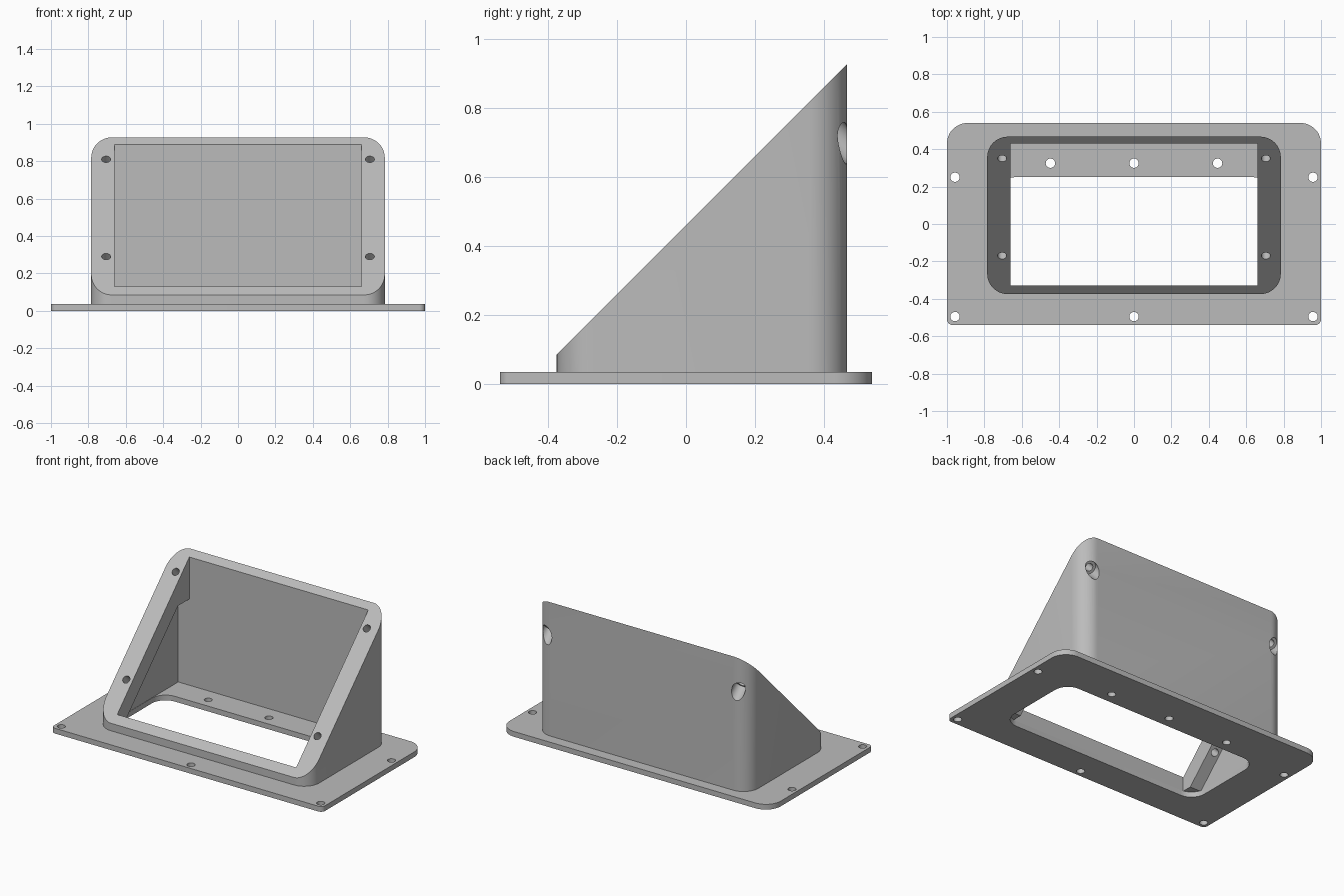
import bpy, bmesh, math
from mathutils import Vector, Matrix

cube = bpy.data.objects.get("Cube")
if cube:
    bpy.data.objects.remove(cube, do_unlink=True)

GREY = (0.5, 0.5, 0.5, 1.0)
grey = bpy.data.materials.new("matte_grey")
grey.use_nodes = True
grey.diffuse_color = GREY
grey.node_tree.nodes["Principled BSDF"].inputs["Base Color"].default_value = GREY

PLATE_TOP = 0.035
SLOPE_OFFSET = 0.46      # the sloped face lies on z = y + SLOPE_OFFSET
INTO_SLOPE = Vector((0, 1, -1))


def finish(name, bm):
    bmesh.ops.recalc_face_normals(bm, faces=bm.faces)
    mesh = bpy.data.meshes.new(name)
    bm.to_mesh(mesh)
    bm.free()
    mesh.materials.append(grey)
    obj = bpy.data.objects.new(name, mesh)
    bpy.context.collection.objects.link(obj)
    return obj


def prism(points, offset):
    """Extrude a closed outline of 3D points along an offset."""
    bm = bmesh.new()
    face = bm.faces.new([bm.verts.new(p) for p in points])
    new = bmesh.ops.extrude_face_region(bm, geom=[face])["geom"]
    verts = [g for g in new if isinstance(g, bmesh.types.BMVert)]
    bmesh.ops.translate(bm, verts=verts, vec=offset)
    return bm


def rounded_prism(half_x, front, back, r_front, r_back, z0, z1, steps=12):
    points = []
    corners = [(1, back, r_back), (-1, back, r_back), (-1, front, r_front), (1, front, r_front)]
    for i, (side, y, r) in enumerate(corners):
        cx = side * (half_x - r)
        cy = y - r if i < 2 else y + r
        for s in range(steps + 1):
            a = math.pi / 2 * (i + s / steps)
            points.append((cx + r * math.cos(a), cy + r * math.sin(a), z0))
    return prism(points, (0, 0, z1 - z0))


def side_prism(half_x, outline):
    return prism([(-half_x, y, z) for y, z in outline], (2 * half_x, 0, 0))


def rod(start, end, radius):
    start, end = Vector(start), Vector(end)
    axis = end - start
    turn = axis.to_track_quat('Z', 'Y').to_matrix().to_4x4()
    bm = bmesh.new()
    bmesh.ops.create_cone(bm, cap_ends=True, segments=32, radius1=radius, radius2=radius,
                          depth=axis.length, matrix=Matrix.Translation((start + end) / 2) @ turn)
    return bm


def cut(obj, bm):
    cutter = finish("cutter", bm)
    cutter.hide_render = True
    mod = obj.modifiers.new("cut", 'BOOLEAN')
    mod.operation = 'DIFFERENCE'
    mod.solver = 'EXACT'
    mod.object = cutter
    bpy.context.view_layer.objects.active = obj
    bpy.ops.object.modifier_apply(modifier=mod.name)
    bpy.data.objects.remove(cutter, do_unlink=True)


def smooth(obj):
    bpy.ops.object.select_all(action='DESELECT')
    obj.select_set(True)
    bpy.context.view_layer.objects.active = obj
    bpy.ops.object.shade_smooth_by_angle(angle=math.radians(30))


# Base plate with a rounded opening and screw holes
plate = finish("base_plate", rounded_prism(1, -0.54, 0.54, 0.03, 0.11, 0, PLATE_TOP))
cut(plate, rounded_prism(0.74, -0.33, 0.25, 0.1, 0.1, -0.1, 0.1))
screw_holes = [(0, -0.495), (0, 0.325)]
for side in (-1, 1):
    screw_holes += [(side * 0.957, 0.25), (side * 0.957, -0.495), (side * 0.447, 0.325)]
for x, y in screw_holes:
    cut(plate, rod((x, y, -0.1), (x, y, 0.1), 0.025))

# Housing: rounded block sliced at 45 degrees
bm = rounded_prism(0.785, -0.375, 0.467, 0.11, 0.11, PLATE_TOP, 1.2)
sliced = bmesh.ops.bisect_plane(bm, geom=bm.verts[:] + bm.edges[:] + bm.faces[:],
                                plane_co=(0, 0, SLOPE_OFFSET), plane_no=(0, -1, 1),
                                clear_outer=True)
rim = [g for g in sliced["geom_cut"] if isinstance(g, bmesh.types.BMEdge)]
bmesh.ops.contextual_create(bm, geom=rim)
housing = finish("sloped_housing", bm)

# Window through the slope, then a wider cavity that leaves the side flanges
cut(housing, side_prism(0.66, [(-0.33, -0.1), (0.43, -0.1), (0.43, 1.3), (-0.33, 1.3)]))
cut(housing, side_prism(0.742, [(-0.4, -0.1), (0.43, -0.1), (0.43, 0.61), (0.31, 0.61)]))

# Flange holes at right angles to the slope; the upper pair open out at the back
for side in (-1, 1):
    for y in (-0.17, 0.35):
        top = Vector((side * 0.705, y, y + SLOPE_OFFSET))
        cut(housing, rod(top - INTO_SLOPE * 0.05, top + INTO_SLOPE * 0.11, 0.024))
    cut(housing, rod(top + INTO_SLOPE * 0.075, top + INTO_SLOPE * 0.25, 0.042))

for part in (plate, housing):
    smooth(part)
